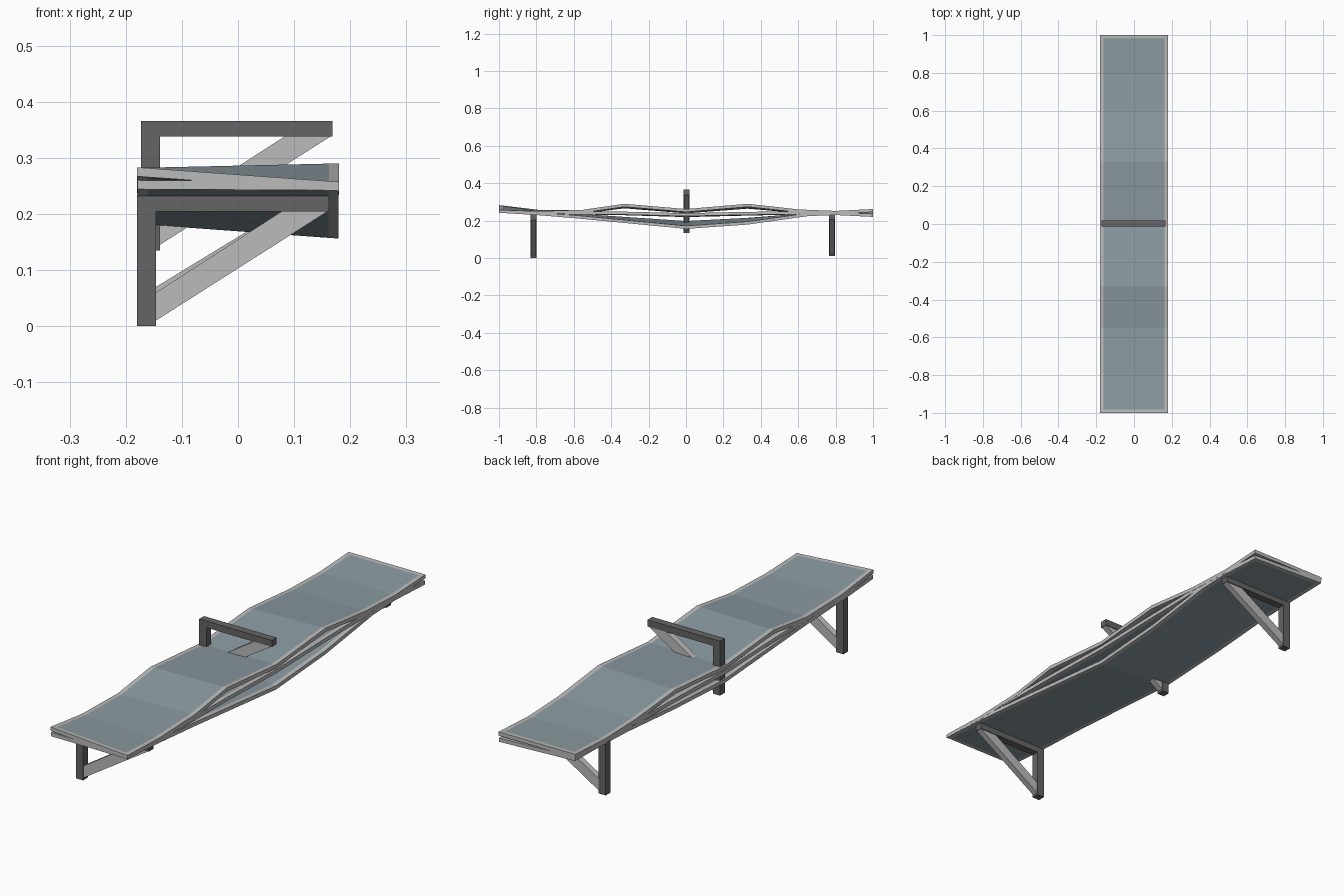
import bpy, bmesh

if "Cube" in bpy.data.objects:
    bpy.data.objects.remove(bpy.data.objects["Cube"])


def material(name, color):
    m = bpy.data.materials.new(name)
    m.diffuse_color = (*color, 1)
    m.use_nodes = True
    m.node_tree.nodes["Principled BSDF"].inputs["Base Color"].default_value = m.diffuse_color
    return m


DARK = material("dark_metal", (0.13, 0.13, 0.13))
LIGHT = material("light_trim", (0.5, 0.5, 0.5))
PANEL = material("blue_grey_panel", (0.26, 0.33, 0.36))


def add_object(name, bm, mats):
    bmesh.ops.recalc_face_normals(bm, faces=bm.faces)
    me = bpy.data.meshes.new(name)
    bm.to_mesh(me)
    bm.free()
    for m in mats:
        me.materials.append(m)
    ob = bpy.data.objects.new(name, me)
    bpy.context.collection.objects.link(ob)
    return ob


def sheet(name, knots, width=0.36, border=0.018, thick=0.016):
    """Wavy framed board; knots are (y, top z on left, top z on right)."""
    def inset(a, b):
        t = border / abs(b[0] - a[0])
        return tuple(p + (q - p) * t for p, q in zip(a, b))
    rows = [knots[0], inset(knots[0], knots[1]), *knots[1:-1],
            inset(knots[-1], knots[-2]), knots[-1]]
    h = width / 2
    xs = (-h, -h + border, h - border, h)
    bm = bmesh.new()
    layers = [[[bm.verts.new((x, y, l + (r - l) * (x + h) / width - d)) for x in xs]
               for y, l, r in rows] for d in (0, thick)]
    n = len(rows)
    for g in layers:
        for i in range(n - 1):
            for j in range(3):
                f = bm.faces.new((g[i][j], g[i][j + 1], g[i + 1][j + 1], g[i + 1][j]))
                f.material_index = int(j == 1 and 0 < i < n - 2)
    top, low = layers
    for i in range(n - 1):
        for j in (0, 3):
            bm.faces.new((top[i][j], top[i + 1][j], low[i + 1][j], low[i][j]))
    for i in (0, n - 1):
        for j in range(3):
            bm.faces.new((top[i][j], top[i][j + 1], low[i][j + 1], low[i][j]))
    add_object(name, bm, (LIGHT, PANEL))


def plate(name, outline, y, depth, mat):
    """Extrude an (x, z) outline along y."""
    bm = bmesh.new()
    f = bm.faces.new([bm.verts.new((x, y - depth / 2, z)) for x, z in outline])
    r = bmesh.ops.extrude_face_region(bm, geom=[f])
    verts = [v for v in r["geom"] if isinstance(v, bmesh.types.BMVert)]
    bmesh.ops.translate(bm, verts=verts, vec=(0, depth, 0))
    add_object(name, bm, (mat,))


def bracket(name, y, x0, x1, z0, z1):
    """Post with a top arm, plus a diagonal brace."""
    w, t = 0.034, 0.028
    plate(name + "_post_and_arm",
          [(x0, z0), (x0 + w, z0), (x0 + w, z1 - t), (x1, z1 - t), (x1, z1), (x0, z1)],
          y, 0.032, DARK)
    xi = x0 + w
    plate(name + "_brace",
          [(xi, z0 + 0.01), (x1 - 0.003, z1 - t), (x1 - 0.085, z1 - t), (xi, z0 + 0.06)],
          y, 0.026, LIGHT)


# wavy boards
sheet("upper_board", [(-1, .283, .257), (-.79, .258, .25), (-.55, .253, .258),
                      (-.33, .282, .29), (0, .255, .262), (.33, .28, .29),
                      (.6, .257, .26), (.8, .252, .252), (1, .262, .262)])
sheet("middle_board", [(-.65, .25, .25), (-.33, .245, .248), (0, .235, .24),
                       (.33, .243, .247), (.65, .25, .25)], width=0.358)
sheet("lower_board", [(-1, .26, .258), (-.8, .246, .246), (-.55, .235, .225),
                      (0, .198, .172), (.33, .215, .195), (.65, .24, .24),
                      (.8, .246, .246), (1, .25, .236)], width=0.359)

# supports
bracket("front_leg", -.815, -.18, .162, 0, .232)
bracket("back_leg", .78, -.18, .162, .01, .234)
bracket("centre_armrest", .003, -.173, .168, .135, .366)
